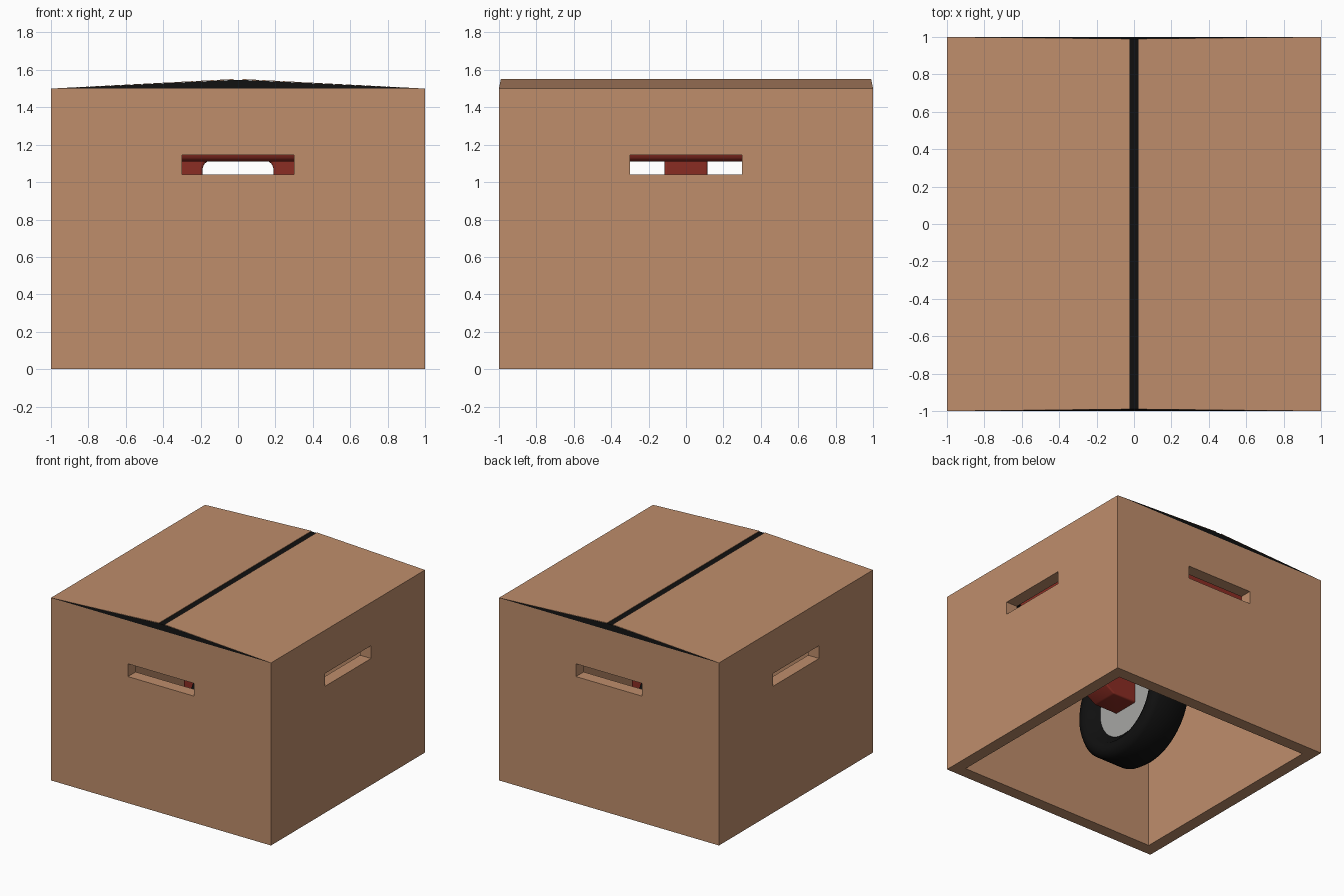
import bpy, bmesh, math
from mathutils import Vector

if "Cube" in bpy.data.objects:
    bpy.data.objects.remove(bpy.data.objects["Cube"])


def material(name, rgb):
    m = bpy.data.materials.new(name)
    m.diffuse_color = (*rgb, 1)
    m.use_nodes = True
    m.node_tree.nodes["Principled BSDF"].inputs["Base Color"].default_value = m.diffuse_color
    return m


CARD = material("cardboard", (0.52, 0.27, 0.148))
BLACK = material("black", (0.005, 0.005, 0.005))
RED = material("red", (0.26, 0.026, 0.017))
GREY = material("grey", (0.38, 0.38, 0.37))


def finish(name, bm, mat, bevel=0, smooth=False):
    bmesh.ops.recalc_face_normals(bm, faces=bm.faces[:])
    me = bpy.data.meshes.new(name)
    bm.to_mesh(me)
    bm.free()
    ob = bpy.data.objects.new(name, me)
    bpy.context.collection.objects.link(ob)
    if mat:
        me.materials.append(mat)
    if bevel:
        mod = ob.modifiers.new("bevel", 'BEVEL')
        mod.width = bevel
        mod.segments = 3
    if bevel or smooth:
        bpy.ops.object.select_all(action='DESELECT')
        ob.select_set(True)
        bpy.context.view_layer.objects.active = ob
        bpy.ops.object.shade_smooth_by_angle(angle=math.radians(50))
    return ob


def box(name, lo, hi, mat=None, bevel=0):
    lo, hi = Vector(lo), Vector(hi)
    bm = bmesh.new()
    bmesh.ops.create_cube(bm, size=1)
    for v in bm.verts:
        v.co = (lo + hi) / 2 + v.co * (hi - lo)
    return finish(name, bm, mat, bevel)


def hull(name, pts, mat):
    bm = bmesh.new()
    for p in pts:
        bm.verts.new(p)
    bmesh.ops.convex_hull(bm, input=bm.verts[:])
    bmesh.ops.dissolve_limit(bm, angle_limit=0.001, verts=bm.verts[:], edges=bm.edges[:])
    return finish(name, bm, mat)


def lathe_x(name, profile, mat, steps=64):
    """Closed (x, radius) profile turned about the wheel axle."""
    bm = bmesh.new()
    rings = []
    for i in range(steps):
        a = math.tau * i / steps
        rings.append([bm.verts.new((x, r * math.cos(a), AXLE_Z + r * math.sin(a)))
                      for x, r in profile])
    n = len(profile)
    for i in range(steps):
        p, q = rings[i], rings[(i + 1) % steps]
        for j in range(n):
            k = (j + 1) % n
            bm.faces.new((p[j], p[k], q[k], q[j]))
    return finish(name, bm, mat, smooth=True)


# Carton walls: hollow tube with a hand slot in each side
carton = box("carton_walls", (-1, -1, 0), (1, 1, 1.5), CARD)
cutters = [box("hollow_cutter", (-.9, -.9, -.1), (.9, .9, 1.6)),
           box("slot_cutter_x", (-1.2, -.3, 1.04), (1.2, .3, 1.145)),
           box("slot_cutter_y", (-.3, -1.2, 1.04), (.3, 1.2, 1.145))]
bpy.context.view_layer.objects.active = carton
for c in cutters:
    mod = carton.modifiers.new("cut", 'BOOLEAN')
    mod.operation = 'DIFFERENCE'
    mod.solver = 'EXACT'
    mod.object = c
    bpy.ops.object.modifier_apply(modifier=mod.name)
for c in cutters:
    bpy.data.objects.remove(c)

# Dark filling under the lid, then the two sloping flaps
SIDES = (-1, 1)
hull("lid_core", [(sx, sy, 1.5) for sx in SIDES for sy in SIDES] +
     [(sx * .025, sy * .99, 1.546) for sx in SIDES for sy in SIDES], BLACK)
for sx, side in ((-1, "left"), (1, "right")):
    hull(side + "_flap", [(sx, sy, 1.5) for sy in SIDES] +
         [(sx * .025, sy * .99, z) for sy in SIDES for z in (1.547, 1.551)], CARD)

# Body hidden in the carton
box("body", (-.62, -.62, 1.11), (.62, .62, 1.46), RED, bevel=.04)

# Wheel: tyre and hub disc
AXLE_Z = 0.5
half = [(.05, .28), (.10, .30), (.12, .34), (.15, .36), (.17, .40), (.16, .45), (.12, .48)]
lathe_x("tyre", half + [(-x, r) for x, r in reversed(half)], BLACK)
bm = bmesh.new()
bmesh.ops.create_cone(bm, cap_ends=True, segments=64, radius1=.295, radius2=.295, depth=.17)
for v in bm.verts:
    v.co = Vector((v.co.z, v.co.y, v.co.x + AXLE_Z))
finish("hub_disc", bm, GREY, smooth=True)

# Fork legs: bent arms from the body down to the hub
ARM = [(.06, .43), (.29, .43), (.37, .48), (.415, .57), (.415, 1.2), (.15, 1.2),
       (.16, 1.11), (.18, 1.10), (.19, 1.07), (.19, .65), (.06, .65)]
for sx, side in ((-1, "left"), (1, "right")):
    bm = bmesh.new()
    face = bm.faces.new([bm.verts.new((sx * x, -.114, z)) for x, z in ARM])
    ext = bmesh.ops.extrude_face_region(bm, geom=[face])
    bmesh.ops.translate(bm, vec=(0, .228, 0),
                        verts=[g for g in ext["geom"] if isinstance(g, bmesh.types.BMVert)])
    finish(side + "_fork_leg", bm, RED, bevel=.015)
